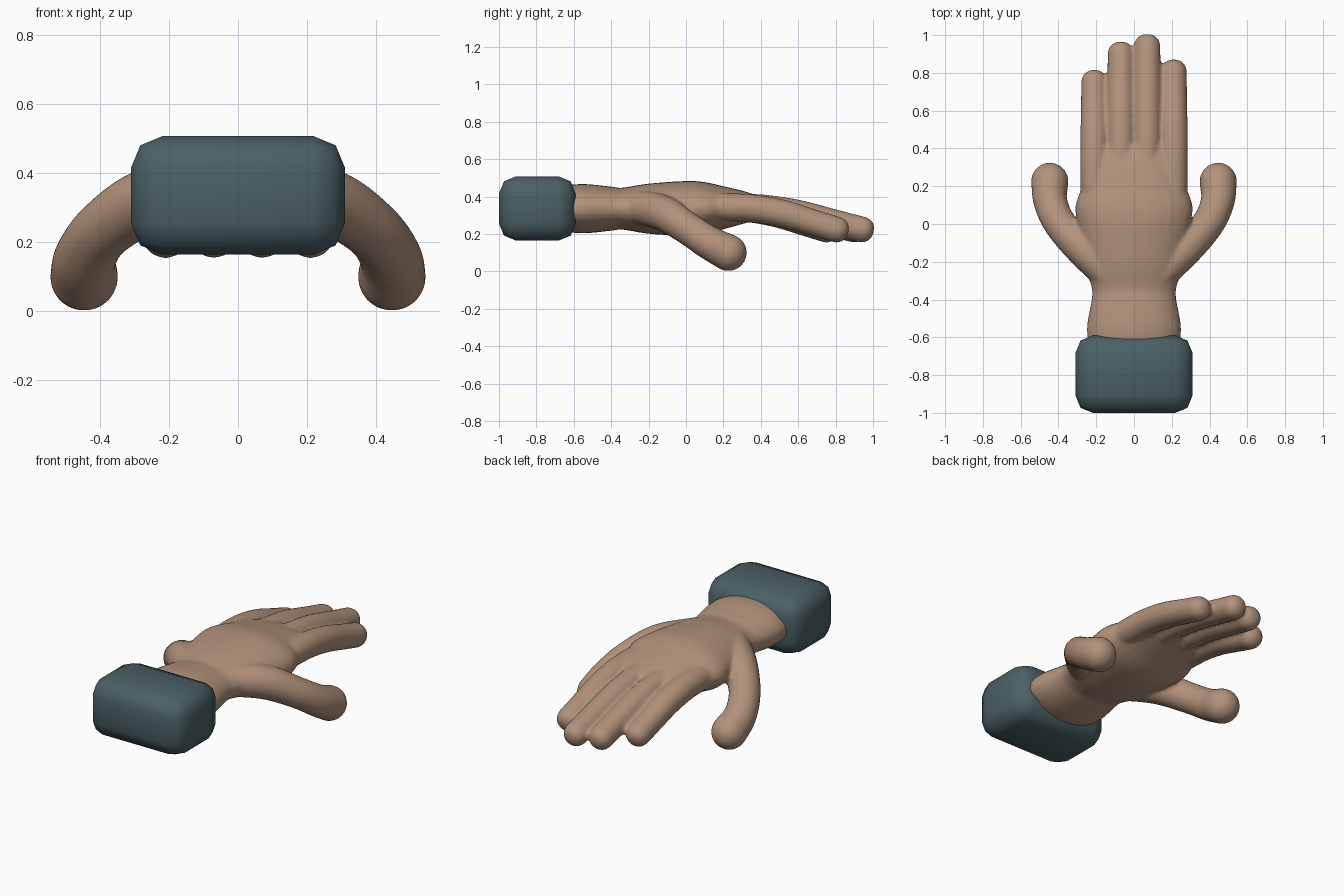
import bpy, bmesh, math
from mathutils import Vector

cube = bpy.data.objects.get("Cube")
if cube:
    bpy.data.objects.remove(cube, do_unlink=True)


def material(name, color):
    mat = bpy.data.materials.new(name)
    mat.use_nodes = True
    mat.diffuse_color = (*color, 1)
    mat.node_tree.nodes["Principled BSDF"].inputs["Base Color"].default_value = (*color, 1)
    return mat


skin = material("skin", (0.45, 0.29, 0.2))
cloth = material("dark teal cloth", (0.07, 0.117, 0.13))


def spline(keys, steps=6):
    """Smooth Catmull-Rom curve through tuples of any length."""
    k = [Vector(v) for v in keys]
    k = [k[0] * 2 - k[1]] + k + [k[-1] * 2 - k[-2]]
    out = []
    for i in range(1, len(k) - 2):
        a, b, c, d = k[i - 1:i + 3]
        for s in range(steps):
            t = s / steps
            out.append(0.5 * (2 * b + (c - a) * t + (2 * a - 5 * b + 4 * c - d) * t * t
                              + (3 * b - a - 3 * c + d) * t ** 3))
    return out + [k[-2]]


def loft(bm, rings, sides=28):
    """Closed skin through rings of (centre, side axis, up axis)."""
    loops = []
    for c, u, v in rings:
        loops.append([bm.verts.new(c + u * math.cos(a) + v * math.sin(a))
                      for a in (2 * math.pi * i / sides for i in range(sides))])
    for p, q in zip(loops, loops[1:]):
        for i in range(sides):
            j = (i + 1) % sides
            bm.faces.new((p[i], p[j], q[j], q[i]))
    bm.faces.new(loops[0][::-1])
    bm.faces.new(loops[-1])


def digit(bm, keys, squareness=1.0):
    """Round-tipped tube; keys are (x, y, z, radius)."""
    pts = spline(keys)
    rings = []
    for i, p in enumerate(pts):
        t = (pts[min(i + 1, len(pts) - 1)] - pts[max(i - 1, 0)]).to_3d().normalized()
        u = t.cross(Vector((0, 0, 1))).normalized()
        rings.append((p.to_3d(), u * p[3], u.cross(t) * p[3]))
    c, u, v = rings[-1]
    r = pts[-1][3]
    for n in range(1, 9):
        a = math.radians(n * 11)
        k = math.cos(a) ** squareness
        rings.append((c + t * r * math.sin(a) ** squareness, u * k, v * k))
    loft(bm, rings)


bm = bmesh.new()

# Wrist and palm: y, half width, centre height, half height
palm = [(-0.68, 0.235, 0.335, 0.12), (-0.55, 0.25, 0.335, 0.132),
        (-0.4, 0.225, 0.335, 0.118), (-0.34, 0.225, 0.335, 0.112),
        (-0.2, 0.26, 0.335, 0.134), (0, 0.3, 0.336, 0.147),
        (0.1, 0.31, 0.337, 0.14), (0.2, 0.275, 0.34, 0.115),
        (0.32, 0.24, 0.342, 0.084), (0.42, 0.2, 0.34, 0.05)]
loft(bm, [(Vector((0, y, z)), Vector((-w, 0, 0)), Vector((0, 0, h)))
          for y, w, z, h in spline(palm)])

# Four fingers sharing one droop, each with its own length
droop = [(0, 0.343, 0.066), (0.15, 0.343, 0.074), (0.37, 0.336, 0.075),
         (0.6, 0.308, 0.074), (0.84, 0.258, 0.071), (1, 0.225, 0.07)]
for x, tip in ((-0.21, 0.815), (-0.07, 0.965), (0.07, 1.005), (0.21, 0.87)):
    digit(bm, [(x, 0.1 + t * (tip - 0.17), z, r) for t, z, r in droop], 0.85)

# A thumb on each side
thumb = [(0.12, -0.28, 0.345, 0.09), (0.27, -0.13, 0.315, 0.095),
         (0.39, 0.0, 0.235, 0.087), (0.443, 0.12, 0.155, 0.09),
         (0.446, 0.226, 0.1, 0.099)]
for side in (-1, 1):
    digit(bm, [(side * x, y, z, r) for x, y, z, r in thumb])

# Fuse the parts into one soft hand
bmesh.ops.recalc_face_normals(bm, faces=bm.faces)
mesh = bpy.data.meshes.new("hand")
bm.to_mesh(mesh)
bm.free()
mesh.materials.append(skin)
hand = bpy.data.objects.new("hand", mesh)
bpy.context.collection.objects.link(hand)
fuse = hand.modifiers.new("fuse", "REMESH")
fuse.mode = "VOXEL"
fuse.voxel_size = 0.011
fuse.use_smooth_shade = True
soften = hand.modifiers.new("soften", "SMOOTH")
soften.factor = 0.5
soften.iterations = 7

# Sleeve cuff: a box with broad two-step bevels
bpy.ops.mesh.primitive_cube_add(size=1, location=(0, -0.795, 0.336))
cuff = bpy.context.object
cuff.name = "sleeve_cuff"
cuff.scale = (0.62, 0.41, 0.344)
bpy.ops.object.transform_apply(location=False, rotation=False, scale=True)
cuff.data.materials.append(cloth)
bevel = cuff.modifiers.new("bevel", "BEVEL")
bevel.width = 0.092
bevel.segments = 2
bpy.ops.object.shade_smooth()
